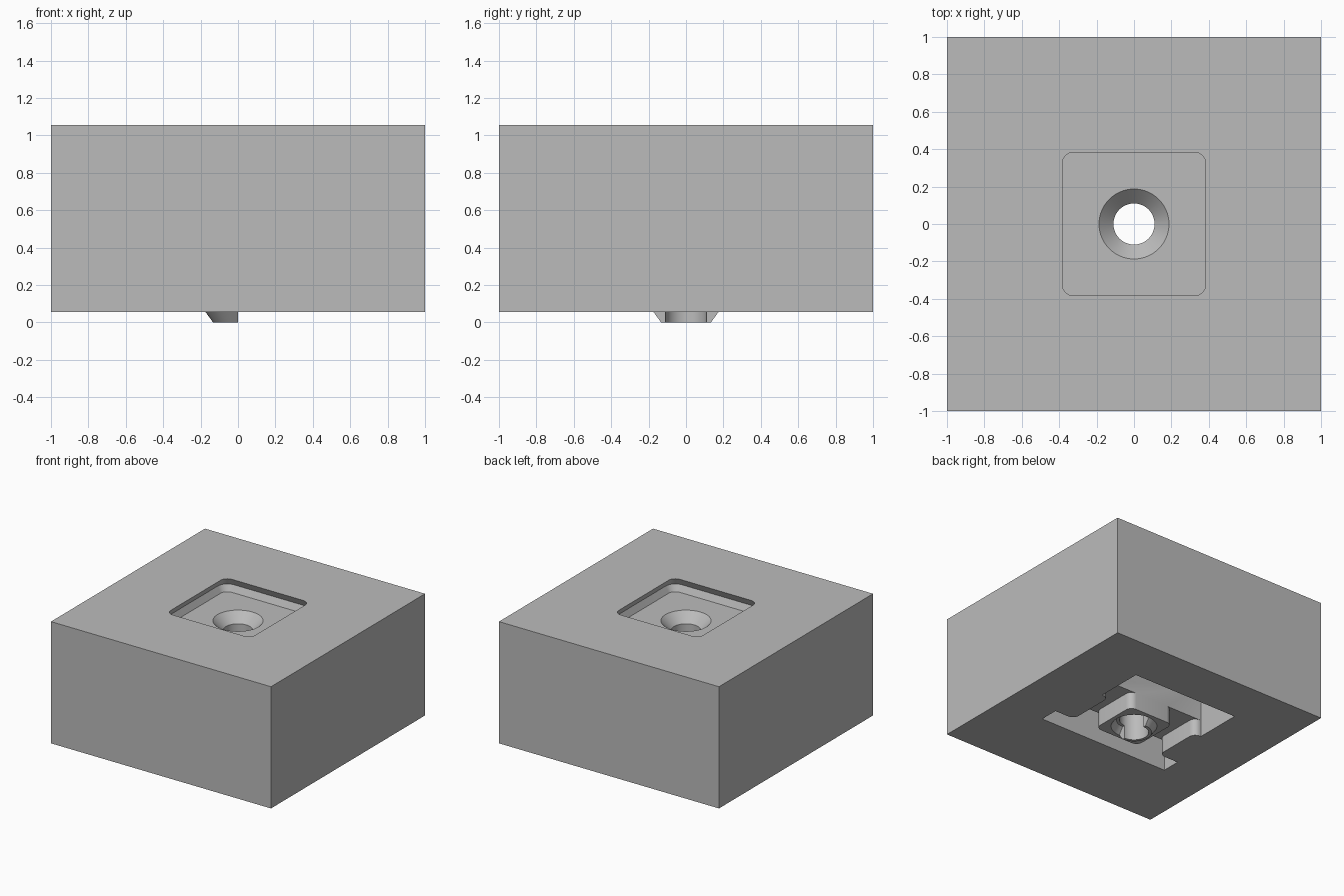
import bpy, bmesh, math

if "Cube" in bpy.data.objects:
    bpy.data.objects.remove(bpy.data.objects["Cube"])

BASE, TOP = 0.055, 1.055
FLOOR = TOP - 0.107
BORE, PLUG = 0.11, 0.173

grey = bpy.data.materials.new("light_grey")
grey.use_nodes = True
grey.diffuse_color = (0.5, 0.5, 0.5, 1)
grey.node_tree.nodes["Principled BSDF"].inputs["Base Color"].default_value = (0.5, 0.5, 0.5, 1)


def arc(cx, cy, r, start, end, steps):
    angles = [math.radians(start + (end - start) * i / steps) for i in range(steps + 1)]
    return [(cx + r * math.cos(a), cy + r * math.sin(a)) for a in angles]


def circle(r):
    return arc(0, 0, r, 0, 360, 64)[:-1]


def half_disc(r, start):
    return arc(0, 0, r, start, start + 180, 32)


def rectangle(x0, x1, y0, y1):
    return [(x0, y0), (x1, y0), (x1, y1), (x0, y1)]


def rounded_square(half, r):
    c = half - r
    points = []
    for i, (sx, sy) in enumerate([(1, 1), (-1, 1), (-1, -1), (1, -1)]):
        points += arc(c * sx, c * sy, r, 90 * i, 90 * i + 90, 8)
    return points


def loft(name, sections):
    """Closed solid through matching outlines, each given with its height."""
    bm = bmesh.new()
    rings = [[bm.verts.new((x, y, z)) for x, y in outline] for outline, z in sections]
    n = len(rings[0])
    for low, high in zip(rings, rings[1:]):
        for i in range(n):
            j = (i + 1) % n
            bm.faces.new((low[i], low[j], high[j], high[i]))
    bm.faces.new(rings[0][::-1])
    bm.faces.new(rings[-1])
    bmesh.ops.recalc_face_normals(bm, faces=bm.faces)
    mesh = bpy.data.meshes.new(name)
    bm.to_mesh(mesh)
    bm.free()
    mesh.materials.append(grey)
    obj = bpy.data.objects.new(name, mesh)
    bpy.context.collection.objects.link(obj)
    return obj


def combine(target, tool, operation="DIFFERENCE"):
    tool.hide_render = True
    mod = target.modifiers.new(tool.name, "BOOLEAN")
    mod.operation = operation
    mod.solver = "EXACT"
    mod.object = tool
    bpy.context.view_layer.objects.active = target
    bpy.ops.object.modifier_apply(modifier=mod.name)
    bpy.data.objects.remove(tool)


block = loft("block", [(rectangle(-1, 1, -1, 1), BASE), (rectangle(-1, 1, -1, 1), TOP)])

# Underside pockets in front of and behind the central pillar
for name, half, y0, y1 in [("rear_pocket", 0.485, 0.205, 0.6), ("front_pocket", 0.6, -0.36, -0.205)]:
    shape = rectangle(-half, half, y0, y1)
    combine(block, loft(name, [(shape, -0.1), (shape, BASE + 0.42)]))

# Shallow channels either side of the pillar, flared by rounded corners
r, pillar, lip, end = 0.055, 0.205, 0.42, 0.205
flare = (arc(lip + r, end - r, r, 180, 90, 8) + [(lip + r, end + 0.02), (pillar - r, end + 0.02)]
         + arc(pillar - r, end - r, r, 90, 0, 8))
channel = flare + [(x, -y) for x, y in reversed(flare)]
for side in (1, -1):
    shape = [(side * x, y) for x, y in channel]
    combine(block, loft("side_channel", [(shape, -0.1), (shape, BASE + 0.14)]))

# Half plug below the pillar, with a matching half socket beside it
socket = half_disc(PLUG, -90)
combine(block, loft("half_socket", [(socket, -0.1), (socket, BASE), (half_disc(0.133, -90), BASE + 0.055)]))
plug = half_disc(PLUG, 90)
combine(block, loft("half_plug", [(half_disc(0.133, 90), 0), (plug, BASE), (plug, BASE + 0.08)]), "UNION")

# Square recess in the top with a shallow undercut groove
rim = rounded_square(0.383, 0.06)
combine(block, loft("top_recess", [(rim, FLOOR), (rounded_square(0.41, 0.087), TOP - 0.055),
                                   (rim, TOP), (rim, TOP + 0.1)]))

# Countersunk bore through the whole block
combine(block, loft("bore", [(circle(BORE), -0.1), (circle(BORE), FLOOR - 0.077),
                             (circle(0.187), FLOOR), (circle(0.187), FLOOR + 0.05)]))

block.select_set(True)
bpy.context.view_layer.objects.active = block
bpy.ops.object.shade_smooth_by_angle(angle=math.radians(25))
